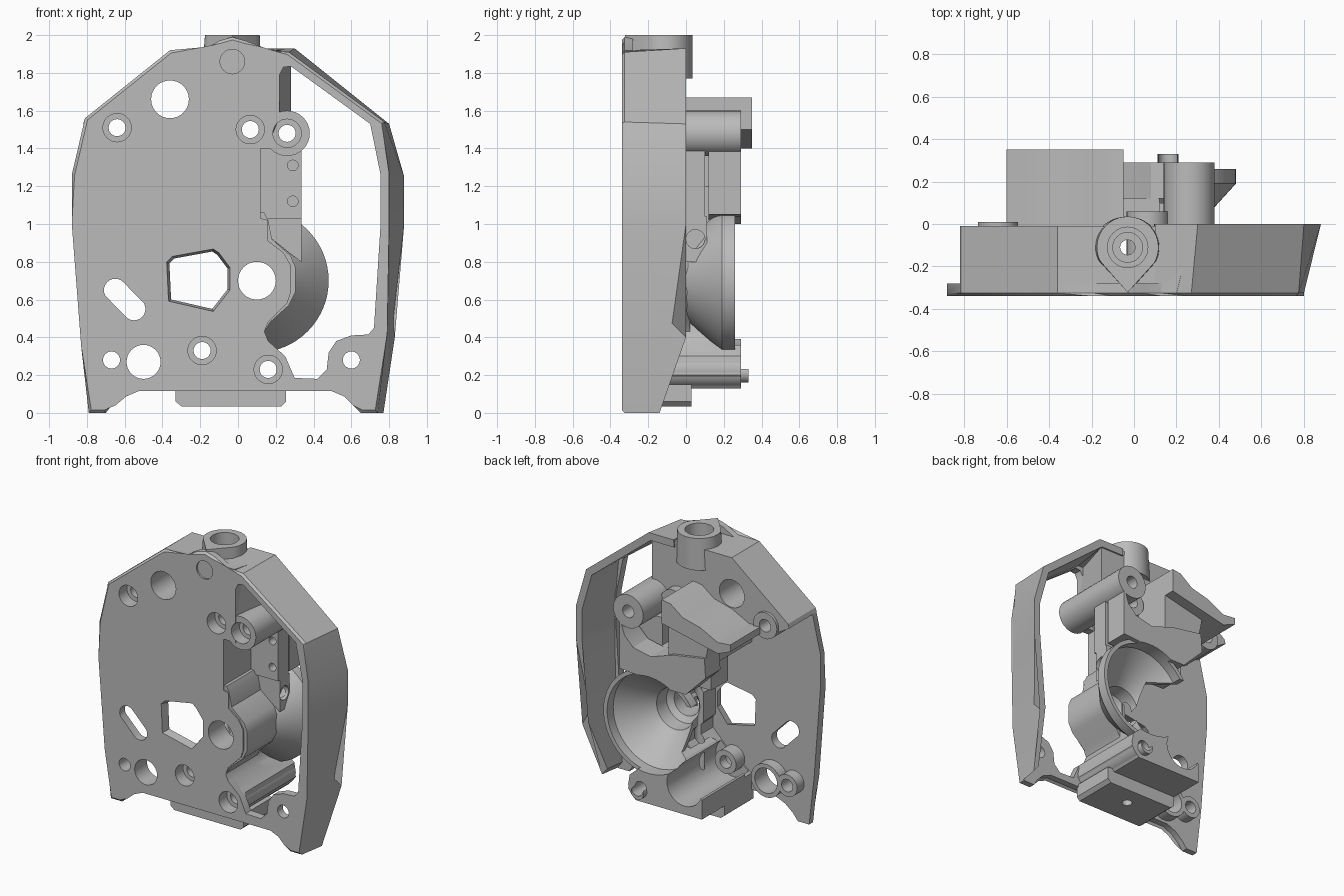
import bpy, bmesh, math
from mathutils import Matrix

cube = bpy.data.objects.get("Cube")
if cube:
    bpy.data.objects.remove(cube, do_unlink=True)

GREY = (0.5, 0.5, 0.5, 1)
grey = bpy.data.materials.new("plain grey")
grey.use_nodes = True
grey.diffuse_color = GREY
grey.node_tree.nodes["Principled BSDF"].inputs["Base Color"].default_value = GREY
parts, cutters = [], []


def finish(name, bm, group):
    bmesh.ops.recalc_face_normals(bm, faces=bm.faces)
    mesh = bpy.data.meshes.new(name)
    bm.to_mesh(mesh)
    bm.free()
    mesh.materials.append(grey)
    obj = bpy.data.objects.new(name, mesh)
    bpy.context.scene.collection.objects.link(obj)
    obj.hide_render = group is cutters
    group.append(obj)
    return obj


def loft(name, front, back, group=parts, bevel=0):
    """Solid between two matching outlines of (x, y, z) points."""
    bm = bmesh.new()
    a = [bm.verts.new(p) for p in front]
    b = [bm.verts.new(p) for p in back]
    cap = bm.faces.new(a)
    bm.faces.new(b[::-1])
    for i in range(len(a)):
        j = (i + 1) % len(a)
        bm.faces.new((a[j], a[i], b[i], b[j]))
    if bevel:
        bmesh.ops.bevel(bm, geom=list(cap.edges), offset=bevel, segments=1, affect='EDGES')
    return finish(name, bm, group)


def prism(name, outline, y0, y1, group=parts, bevel=0):
    return loft(name, [(x, y0, z) for x, z in outline],
                [(x, y1, z) for x, z in outline], group, bevel)


def box(name, x0, x1, z0, z1, y0, y1, group=parts):
    return prism(name, [(x0, z0), (x1, z0), (x1, z1), (x0, z1)], y0, y1, group)


def circle(x, z, r, start=0, turn=2 * math.pi, n=32):
    return [(x + r * math.cos(start + turn * i / n), z + r * math.sin(start + turn * i / n))
            for i in range(n)]


def rod(name, x, z, r, y0, y1, group=parts):
    return prism(name, circle(x, z, r), y0, y1, group)


def bore(name, axis, centre, r, length):
    bm = bmesh.new()
    turn = Matrix.Rotation(math.pi / 2, 4, 'Y') if axis == 'X' else Matrix()
    bmesh.ops.create_cone(bm, cap_ends=True, segments=40, radius1=r, radius2=r,
                          depth=length, matrix=Matrix.Translation(centre) @ turn)
    return finish(name, bm, cutters)


def lathe(name, x, z, profile, group=parts, n=64):
    """Spin a closed (radius, y) profile around the y direction."""
    bm = bmesh.new()
    rings = [[bm.verts.new((px, y, pz)) for px, pz in circle(x, z, r, n=n)] for r, y in profile]
    for k, ring in enumerate(rings):
        after = rings[(k + 1) % len(rings)]
        for i in range(n):
            j = (i + 1) % n
            bm.faces.new((ring[i], ring[j], after[j], after[i]))
    bmesh.ops.remove_doubles(bm, verts=bm.verts, dist=1e-5)
    return finish(name, bm, group)


def cut(obj, *tools):
    for tool in tools:
        mod = obj.modifiers.new("cut", 'BOOLEAN')
        mod.operation, mod.solver, mod.object = 'DIFFERENCE', 'EXACT', tool
    bpy.context.view_layer.update()
    deps = bpy.context.evaluated_depsgraph_get()
    mesh = bpy.data.meshes.new_from_object(obj.evaluated_get(deps))
    obj.modifiers.clear()
    obj.data = mesh


FRONT, INNER = -.34, -.28

# Front plate with a bump for the neck
plate = prism("front_plate", [
    (-.79, 0), (-.7, 0), (-.66, .05), (-.6, .1), (-.53, .13), (.5, .13), (.57, .1), (.62, .05),
    (.65, 0), (.74, 0), (.79, .42), (.8, 1), (.8, 1.27), (.775, 1.54), (.27, 1.91), (.13, 1.92),
    (.04, 1.97), (-.03, 1.99), (-.1, 1.97), (-.19, 1.92), (-.36, 1.92), (-.81, 1.56),
    (-.88, 1.26), (-.88, 1), (-.83, .35)], FRONT, INNER, bevel=.015)

# Openings in the plate
window = prism("window_cutter", [
    (.22, 1.79), (.24, 1.83), (.28, 1.835), (.7, 1.53), (.755, 1.26), (.755, 1), (.72, .45),
    (.69, .415), (.6, .41), (.52, .38), (.48, .32), (.47, .23), (.42, .18), (.3, .185),
    (.25, .3), (.16, .38), (.14, .43), (.16, .48), (.26, .58), (.28, .64), (.28, .78), (.24, .85),
    (.16, .91), (.16, 1.02), (.12, 1.03), (.12, 1.4), (.22, 1.4), (.22, 1.6)],
    -.5, -.1, cutters)
five = [(-.38, .8), (-.35, .83), (-.13, .87), (-.1, .85), (-.04, .77), (-.04, .65),
        (-.13, .535), (-.37, .59)]
five_side = loft("five_sided_cutter", [(x, FRONT - .01, z) for x, z in five],
                 [(-.2 + (x + .2) * .88, INNER + .02, .7 + (z - .7) * .88) for x, z in five],
                 cutters)
q = math.pi / 4
slot = prism("slot_cutter", circle(-.65, .65, .06, q, math.pi, 12)
             + circle(-.55, .55, .06, q + math.pi, math.pi, 12), -.5, -.2, cutters)
plain_holes = [rod("hole_cutter", x, z, r, -.5, .6, cutters) for x, z, r in
               [(-.36, 1.66, .1), (-.5, .27, .09), (.1, .7, .1), (-.67, .28, .045),
                (.6, .28, .045)]]
dimple = rod("dimple_cutter", -.03, 1.86, .065, -.5, -.327, cutters)

# Screw posts: position, radius, rear end
bores = []
for label, x, z, r, end in [("outer_upper", -.64, 1.51, .095, .01),
                            ("middle_upper", .065, 1.5, .1, .06),
                            ("inner_upper", .26, 1.48, .12, .29),
                            ("middle_lower", -.19, .33, .085, -.18),
                            ("inner_lower", .16, .23, .1, .29)]:
    post = rod(label + "_post", x, z, r, FRONT + .002, end)
    pair = [rod("bore_cutter", x, z, .045, -.5, .6, cutters),
            rod("counterbore_cutter", x, z, .075, -.5, -.25, cutters)]
    cut(post, *pair)
    bores += pair
cut(rod("corner_post", -.67, .28, .08, INNER - .01, -.2), plain_holes[3])
cut(rod("outer_lower_collar", -.5, .27, .12, INNER - .01, -.2), plain_holes[1])
cut(plate, window, five_side, slot, dimple, *plain_holes, *bores)

# Flared side wall: front x, z then rear x, z, y
wall = [(.74, 0, .77, 0, -.14), (.79, .42, .83, .4, 0), (.8, 1, .88, 1, 0),
        (.8, 1.27, .88, 1.25, 0), (.775, 1.54, .8, 1.53, 0), (.27, 1.91, .3, 1.93, 0),
        (.1, 1.92, .1, 1.93, 0)]


def inward(point):
    x, y, z = point
    return x * .945, y, .95 + (z - .95) * .945


outer_f = [(a, FRONT + .015, b) for a, b, c, d, y in wall]
outer_b = [(c, y, d) for a, b, c, d, y in wall]
loft("flared_side_wall", outer_f + [inward(p) for p in reversed(outer_f)],
     outer_b + [inward(p) for p in reversed(outer_b)])

# Thick upper block, its inner side slanting toward the rear
block_left = [(.15, 1.43), (-.3, 1.42), (-.7, 1.46), (-.82, 1.53), (-.81, 1.56), (-.36, 1.92)]
block = loft("upper_block",
             [(x, FRONT + .015, z) for x, z in block_left + [(.2, 1.92), (.22, 1.6)]],
             [(x, -.01, z) for x, z in block_left + [(.28, 1.92), (.28, 1.6)]])

# Teardrop neck socket with a stepped bore and a long vertical shaft hole
drop = circle(-.03, -.11, .145, -math.pi / 6, math.pi * 4 / 3, 30) + [(-.155, -.18), (-.03, -.322)]
neck = loft("neck_socket", [(x * 1.1, y, 1.77) for x, y in drop],
            [(x, y, 2) for x, y in drop])
neck_bore = bore("neck_bore_cutter", 'Z', (-.03, -.11, 1.95), .095, .2)
neck_step = bore("neck_step_cutter", 'Z', (-.03, -.11, 1.9), .07, .3)
shaft = bore("shaft_cutter", 'Z', (-.03, -.11, 1), .035, 3)
for obj in (block, neck):
    cut(obj, neck_bore, neck_step, shaft)
cut(block, plain_holes[0], *bores[:4])

# Funnel with an open side
throat = lathe("throat_cutter", .1, .7, [(0, -.5), (.1, -.5), (.1, -.15), (.14, -.12), (.15, -.02),
                                         (.35, .19), (.35, .5), (0, .5)], cutters)
side_gap = box("side_gap_cutter", -.5, -.04, .3, .9, -.4, .5, cutters)
funnel = lathe("funnel", .1, .7, [(.1, -.33), (.17, -.33), (.18, -.03), (.38, .19), (.38, .26),
                                  (.35, .26), (.35, .19), (.15, -.02), (.14, -.12), (.1, -.15)])
cut(funnel, side_gap, shaft)

# Curved core housing around the funnel
core = prism("core_housing", [
    (-.1, 1.08), (.14, 1.06), (.16, 1.02), (.18, .92), (.28, .83), (.305, .77), (.305, .64),
    (.27, .57), (.17, .48), (.14, .43), (.16, .38), (.25, .3), (.26, .2), (.2, .13),
    (-.33, .13), (-.33, .25), (-.12, .4), (-.02, .5), (-.02, .9)], FRONT + .01, .02)
cup = rod("cup_cutter", -.19, .33, .14, -.27, .5, cutters)
cut(core, throat, plain_holes[2], cup, shaft, *bores[6:])

# Lower housing with a rounded cup, lip and pin
lower = prism("lower_housing", [(-.33, .13), (.2, .13), (.26, .2), (.25, .3), (.16, .38),
                                (.14, .43), (.14, .5), (-.1, .46), (-.33, .27)], -.2, .29)
cut(lower, throat, cup, shaft, *bores[8:])
lip = prism("bottom_lip", [(-.33, .15), (-.33, .06), (-.3, .035), (.23, .035), (.255, .06),
                           (.255, .15)], -.3, .03)
cut(lip, shaft)
cut(rod("lower_pin", .16, .21, .05, .28, .33), bores[8])

# Upper housing, wavy arm and bracket
arm = prism("wavy_arm", [(.33, 1.42), (.29, 1.3), (.22, 1.23), (.08, 1.2), (-.1, 1.26),
                         (-.35, 1.3), (-.36, 1.16), (-.2, 1), (0, 1), (.2, 1.04),
                         (.33, 1.05)], .12, .29)
upper = box("upper_housing", -.1, .12, 1, 1.42, INNER - .02, -.01)
bridge = box("arm_bridge", -.3, .12, 1, 1.2, -.05, .14)
leg = prism("bracket_leg", [(-.05, 1.52), (-.38, 1.45), (-.33, 1.2), (-.05, 1.2)],
            INNER - .02, .27)
for obj in (arm, upper, bridge, leg):
    cut(obj, throat, shaft)
prism("bracket", [(-.05, 1.67), (-.12, 1.66), (-.22, 1.585), (-.36, 1.55), (-.5, 1.48),
                  (-.6, 1.49), (-.6, 1.44), (-.5, 1.4), (-.36, 1.43), (-.05, 1.5)], -.02, .35)

# Recessed mounting block and side socket
mount = box("mounting_block", .12, .335, 1.03, 1.4, -.02, .1)
cut(mount, *[rod("mount_hole_cutter", .29, z, .028, -.2, .06, cutters) for z in (1.12, 1.31)])
socket = prism("side_socket", [(.14, 1.04), (.335, 1.04), (.335, .8), (.28, .84), (.18, .92)],
               0, .11)
cut(socket, throat, bore("socket_bore_cutter", 'X', (.35, .05, .92), .05, .12))

# Remove the cutters and keep crisp edges on smooth shading
for tool in cutters:
    bpy.data.objects.remove(tool, do_unlink=True)
bpy.ops.object.select_all(action='DESELECT')
for obj in parts:
    obj.select_set(True)
bpy.context.view_layer.objects.active = plate
bpy.ops.object.shade_smooth_by_angle(angle=math.radians(30))
